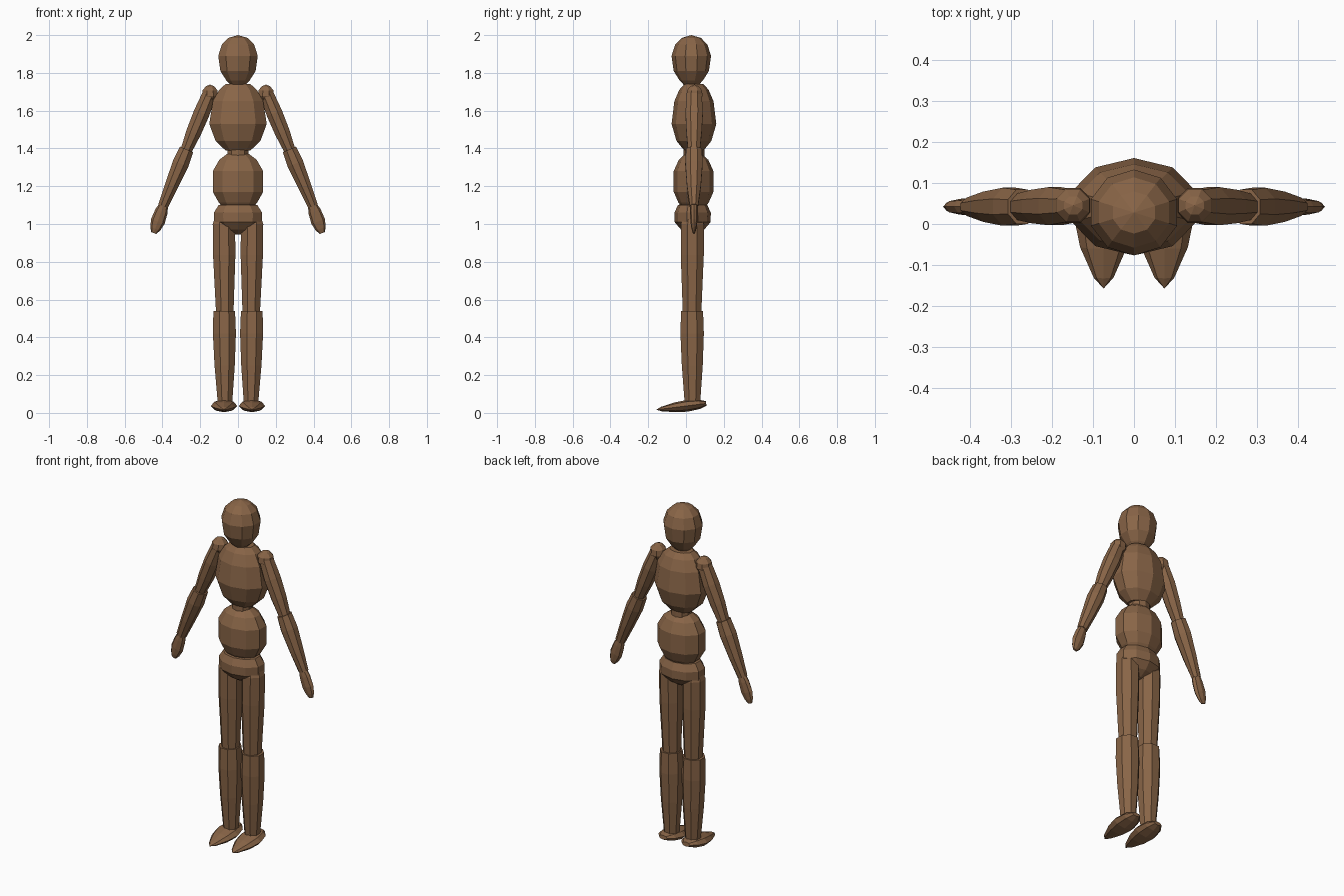
import bpy, bmesh, math
from mathutils import Vector

cube = bpy.data.objects.get("Cube")
if cube:
    bpy.data.objects.remove(cube, do_unlink=True)

wood = bpy.data.materials.new("brown wood")
wood.use_nodes = True
color = (0.25, 0.13, 0.063, 1)
wood.diffuse_color = color
wood.node_tree.nodes["Principled BSDF"].inputs["Base Color"].default_value = color


def turned(name, start, end, rings, sides, side_axis, phase=0.0):
    """Faceted solid along start-end; rings are (fraction, side radius, other radius)."""
    start, end = Vector(start), Vector(end)
    axis = (end - start).normalized()
    v = axis.cross(Vector(side_axis)).normalized()
    u = v.cross(axis)
    bm = bmesh.new()
    loops = []
    for t, ru, rv in rings:
        c = start.lerp(end, t)
        if ru == 0:
            loops.append([bm.verts.new(c)])
            continue
        angles = [math.tau * i / sides + phase for i in range(sides)]
        loops.append([bm.verts.new(c + u * ru * math.cos(a) + v * rv * math.sin(a)) for a in angles])
    for a, b in zip(loops, loops[1:]):
        for i in range(sides):
            j = (i + 1) % sides
            if len(a) == 1:
                bm.faces.new((a[0], b[j], b[i]))
            elif len(b) == 1:
                bm.faces.new((a[i], a[j], b[0]))
            else:
                bm.faces.new((a[i], a[j], b[j], b[i]))
    for loop in (loops[0], loops[-1]):
        if len(loop) > 1:
            bm.faces.new(loop)
    bmesh.ops.recalc_face_normals(bm, faces=bm.faces)
    mesh = bpy.data.meshes.new(name)
    bm.to_mesh(mesh)
    bm.free()
    mesh.materials.append(wood)
    obj = bpy.data.objects.new(name, mesh)
    bpy.context.collection.objects.link(obj)
    return obj


def body(name, y, depth, profile):
    """Upright ten-sided part; profile is (height, half width), depth is the y/x ratio."""
    low, high = profile[0][0], profile[-1][0]
    rings = [((z - low) / (high - low), r, r * depth) for z, r in profile]
    turned(name, (0, y, low), (0, y, high), rings, 10, (1, 0, 0), math.pi / 10)


# Head and trunk
body("head", 0.028, 0.95, [(1.735, 0.04), (1.76, 0.065), (1.81, 0.098), (1.89, 0.11),
                           (1.95, 0.09), (1.985, 0.054), (2.0, 0)])
body("chest", 0.042, 0.74, [(1.39, 0.07), (1.44, 0.125), (1.53, 0.16), (1.65, 0.14),
                            (1.71, 0.105), (1.74, 0.07)])
body("waist", 0.042, 0.95, [(1.35, 0.058), (1.40, 0.058)])
body("abdomen", 0.04, 0.75, [(1.085, 0.08), (1.115, 0.108), (1.17, 0.14), (1.28, 0.14),
                             (1.34, 0.104), (1.375, 0.055)])
body("pelvis", 0.035, 0.72, [(0.945, 0.03), (0.97, 0.085), (1.01, 0.132), (1.06, 0.134),
                             (1.1, 0.108), (1.11, 0.06)])

# Limbs, one set per side
for s, side in ((1, "left"), (-1, "right")):
    across = (1, 0, 0)
    turned(side + "_shoulder", (s * 0.148, 0.045, 1.65), (s * 0.148, 0.045, 1.738),
           [(0, 0.03, 0.03), (0.3, 0.046, 0.046), (0.65, 0.043, 0.043), (0.9, 0.024, 0.024),
            (1, 0, 0)], 8, across, math.pi / 8)
    elbow, wrist = (s * 0.272, 0.042, 1.395), (s * 0.397, 0.042, 1.095)
    turned(side + "_upper_arm", (s * 0.15, 0.044, 1.69), elbow,
           [(0, 0.04, 0.042), (0.35, 0.046, 0.05), (0.7, 0.043, 0.044), (1, 0.033, 0.035)],
           8, across, math.pi / 8)
    turned(side + "_forearm", elbow, wrist,
           [(0, 0.041, 0.045), (0.25, 0.047, 0.05), (0.65, 0.038, 0.04), (1, 0.029, 0.024)],
           8, across, math.pi / 8)
    turned(side + "_hand", (s * 0.392, 0.042, 1.105), (s * 0.446, 0.042, 0.952),
           [(0, 0.023, 0.02), (0.25, 0.034, 0.021), (0.6, 0.038, 0.019), (0.85, 0.028, 0.013),
            (1, 0.014, 0.006)], 8, across)
    turned(side + "_thigh", (s * 0.075, 0.034, 1.04), (s * 0.07, 0.032, 0.53),
           [(0, 0.05, 0.05), (0.08, 0.064, 0.066), (0.4, 0.064, 0.066), (1, 0.05, 0.053)],
           8, across, math.pi / 8)
    turned(side + "_shin", (s * 0.073, 0.032, 0.54), (s * 0.069, 0.034, 0.06),
           [(0, 0.062, 0.063), (0.25, 0.066, 0.067), (0.6, 0.058, 0.06), (1, 0.042, 0.045)],
           8, across, math.pi / 8)
    turned(side + "_foot", (s * 0.074, 0.107, 0.05), (s * 0.074, -0.157, 0.017),
           [(0, 0.026, 0.012), (0.14, 0.056, 0.025), (0.38, 0.07, 0.031), (0.62, 0.057, 0.026),
            (0.9, 0.024, 0.012), (1, 0, 0)], 8, across)
